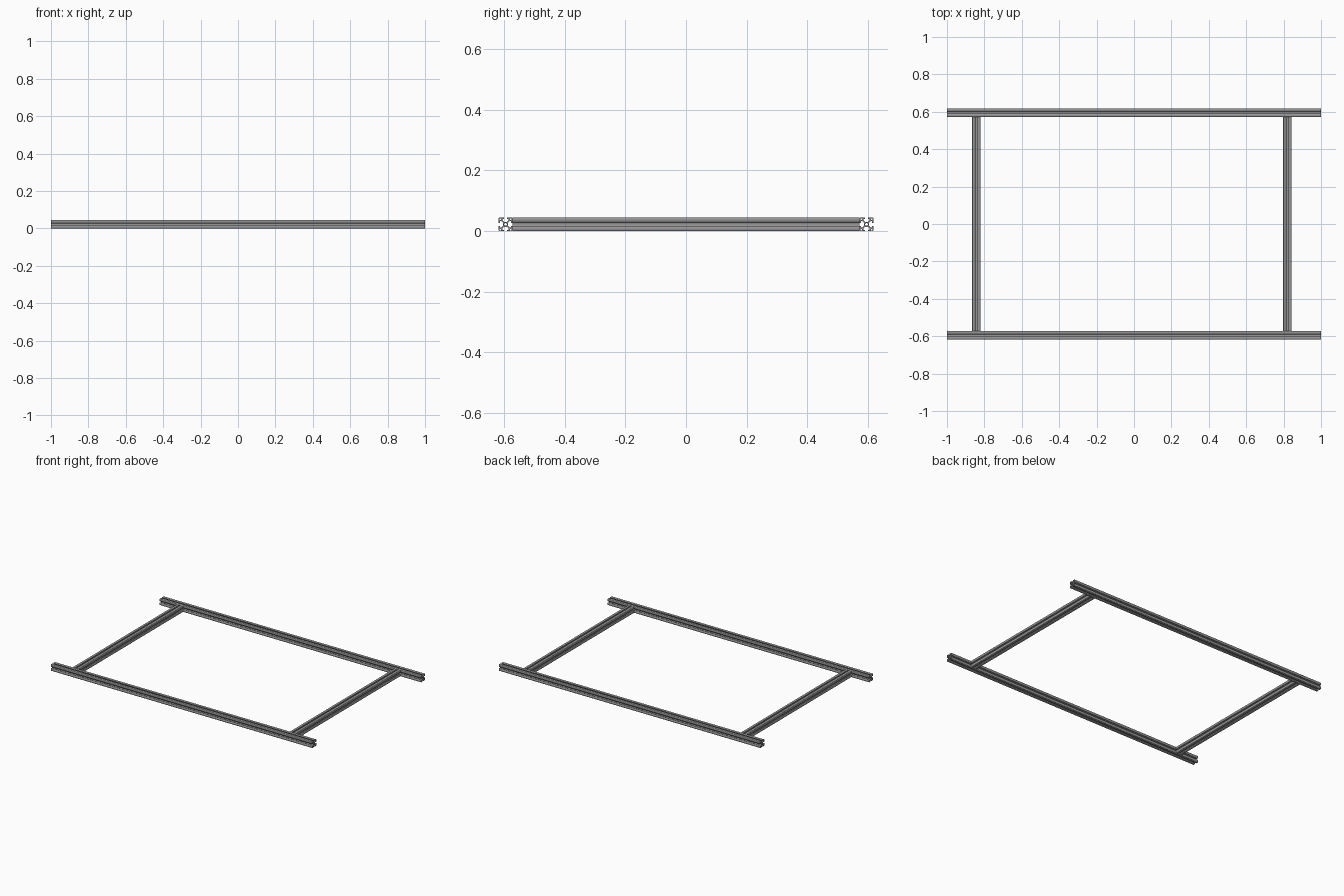
import bpy
from math import pi, cos, sin

cube = bpy.data.objects.get("Cube")
if cube:
    bpy.data.objects.remove(cube, do_unlink=True)

# Brushed metal
metal = bpy.data.materials.new("grey_aluminium")
metal.use_nodes = True
colour = (0.3, 0.3, 0.3, 1)
metal.diffuse_color = colour
metal.node_tree.nodes["Principled BSDF"].inputs["Base Color"].default_value = colour

H = 0.0223      # half width of the bar
SLOT = 0.005    # half width of the slot opening
LIP = 0.0045    # thickness of the slot lips


def slotted_outline():
    # one slotted side, repeated around the four sides
    inner = H - LIP
    half = [(0.0085, 0.0055), (0.0135, 0.0105), (inner, 0.0105),
            (inner, SLOT), (H, SLOT), (H, H - 0.002), (H - 0.002, H)]
    side = [(x, -y) for x, y in reversed(half[:5])] + half
    points = []
    for x, y in side:
        points.append((x, y))
    for turn in range(1, 4):
        c, s = round(cos(turn * pi / 2)), round(sin(turn * pi / 2))
        points += [(x * c - y * s, x * s + y * c) for x, y in side]
    return points


def ring(cx, cy, radius, count, start=0):
    return [(cx + radius * cos(start + 2 * pi * i / count),
             cy + radius * sin(start + 2 * pi * i / count)) for i in range(count)]


def add_loop(curve, points):
    spline = curve.splines.new("POLY")
    spline.points.add(len(points) - 1)
    for p, (x, y) in zip(spline.points, points):
        p.co = (x, y, 0, 1)
    spline.use_cyclic_u = True


def bar_mesh(name, length):
    # outline, centre bore and four corner hollows, extruded along z
    curve = bpy.data.curves.new(name + "_profile", "CURVE")
    curve.dimensions = "2D"
    curve.fill_mode = "BOTH"
    curve.extrude = length / 2
    add_loop(curve, slotted_outline())
    add_loop(curve, ring(0, 0, 0.0045, 16))
    for sx in (-1, 1):
        for sy in (-1, 1):
            add_loop(curve, ring(sx * 0.0176, sy * 0.0176, 0.0035, 4, pi / 4))
    helper = bpy.data.objects.new(name + "_profile", curve)
    bpy.context.collection.objects.link(helper)
    bpy.context.view_layer.update()
    graph = bpy.context.evaluated_depsgraph_get()
    mesh = bpy.data.meshes.new_from_object(helper.evaluated_get(graph))
    bpy.data.objects.remove(helper, do_unlink=True)
    mesh.materials.clear()
    mesh.materials.append(metal)
    return mesh


def place(name, mesh, location, rotation):
    obj = bpy.data.objects.new(name, mesh)
    obj.location = location
    obj.rotation_euler = rotation
    bpy.context.collection.objects.link(obj)


# Long rails along x
RAIL_Y = 0.595
rail = bar_mesh("rail", 2)
place("front_rail", rail, (0, -RAIL_Y, H), (0, pi / 2, 0))
place("back_rail", rail, (0, RAIL_Y, H), (0, pi / 2, 0))

# Crossbars between the rails
crossbar = bar_mesh("crossbar", 2 * (RAIL_Y - H))
place("right_crossbar", crossbar, (-0.843, 0, H), (pi / 2, 0, 0))
place("left_crossbar", crossbar, (0.82, 0, H), (pi / 2, 0, 0))
